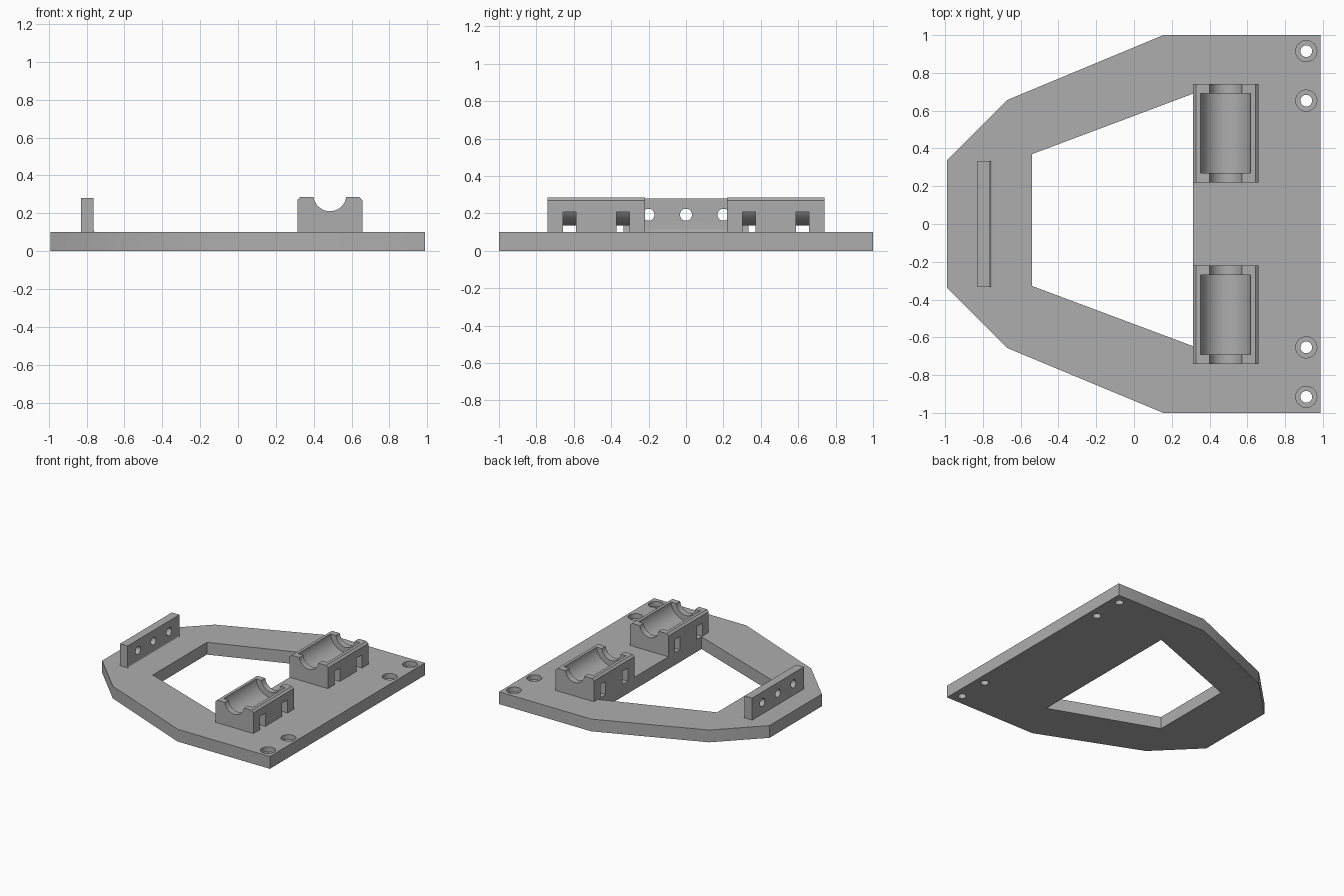
import bpy, bmesh, math
from mathutils import Matrix

cube = bpy.data.objects.get("Cube")
if cube:
    bpy.data.objects.remove(cube, do_unlink=True)

grey = bpy.data.materials.new("plain grey")
grey.use_nodes = True
grey.diffuse_color = (0.42, 0.42, 0.42, 1)
grey.node_tree.nodes["Principled BSDF"].inputs["Base Color"].default_value = (0.42, 0.42, 0.42, 1)

PLATE_TOP = 0.1
PART_TOP = 0.285


def finish(name, bm):
    bmesh.ops.recalc_face_normals(bm, faces=bm.faces)
    mesh = bpy.data.meshes.new(name)
    bm.to_mesh(mesh)
    bm.free()
    mesh.materials.append(grey)
    obj = bpy.data.objects.new(name, mesh)
    bpy.context.collection.objects.link(obj)
    return obj


def prism(name, points, axis, low, high):
    """Extrude a closed profile: (x, y) along z, or (x, z) along y."""
    bm = bmesh.new()
    place = (lambda a, b: (a, b, low)) if axis == "z" else (lambda a, b: (a, low, b))
    face = bm.faces.new([bm.verts.new(place(*p)) for p in points])
    move = (0, 0, high - low) if axis == "z" else (0, high - low, 0)
    new = bmesh.ops.extrude_face_region(bm, geom=[face])["geom"]
    bmesh.ops.translate(bm, vec=move, verts=[v for v in new if isinstance(v, bmesh.types.BMVert)])
    return finish(name, bm)


def box(name, x, y, z):
    return prism(name, [(x[0], y[0]), (x[1], y[0]), (x[1], y[1]), (x[0], y[1])], "z", *z)


def cylinder(name, center, radius, length, axis, sides=48):
    bm = bmesh.new()
    turn = {"x": Matrix.Rotation(math.pi / 2, 4, "Y"),
            "y": Matrix.Rotation(math.pi / 2, 4, "X"), "z": Matrix()}[axis]
    bmesh.ops.create_cone(bm, cap_ends=True, segments=sides, radius1=radius, radius2=radius,
                          depth=length, matrix=Matrix.Translation(center) @ turn)
    return finish(name, bm)


def cut(obj, cutter):
    """Subtract a cutter, bake the result and drop the cutter."""
    cutter.hide_render = True
    mod = obj.modifiers.new("cut", "BOOLEAN")
    mod.operation = "DIFFERENCE"
    mod.solver = "EXACT"
    mod.object = cutter
    bpy.context.view_layer.update()
    graph = bpy.context.evaluated_depsgraph_get()
    mesh = bpy.data.meshes.new_from_object(obj.evaluated_get(graph))
    obj.modifiers.clear()
    obj.data = mesh
    bpy.data.objects.remove(cutter, do_unlink=True)


def smooth(obj):
    bpy.ops.object.select_all(action="DESELECT")
    obj.select_set(True)
    bpy.context.view_layer.objects.active = obj
    bpy.ops.object.shade_smooth_by_angle(angle=math.radians(30))


# Base plate with the tapered window
half = [(-0.99, 0.337), (-0.67, 0.657), (0.155, 1), (0.988, 1)]
outline = half + [(x, -y) for x, y in reversed(half)]
plate = prism("base_plate", outline, "z", 0, PLATE_TOP)
window = [(-0.54, 0.37), (0.313, 0.69), (0.313, -0.647), (-0.54, -0.328)]
cut(plate, prism("window_cutter", window, "z", -0.1, 0.2))

# Counterbored screw holes
for side in (1, -1):
    for y in (0.915, 0.653):
        cut(plate, cylinder("screw_cutter", (0.912, side * y, 0.05), 0.031, 0.3, "z", 32))
        cut(plate, cylinder("counterbore_cutter", (0.912, side * y, 0.16), 0.056, 0.2, "z", 32))
smooth(plate)

# Bearing holders: chamfered block, shaft groove, bearing pocket, strap slots
LEFT, RIGHT, CH = 0.313, 0.658, 0.016
MID, AXLE = (LEFT + RIGHT) / 2, 0.298
profile = [(LEFT, PLATE_TOP), (RIGHT, PLATE_TOP), (RIGHT, PART_TOP - CH), (RIGHT - CH, PART_TOP),
           (LEFT + CH, PART_TOP), (LEFT, PART_TOP - CH)]
for side, label in ((1, "back"), (-1, "front")):
    y = side * 0.48
    holder = prism(label + "_bearing_holder", profile, "y", y - 0.26, y + 0.26)
    for offset in (-0.143, 0.143):
        slot = box("slot_cutter", (LEFT - 0.1, RIGHT + 0.1),
                   (y + offset - 0.035, y + offset + 0.035), (0.05, 0.207))
        cut(slot, cylinder("slot_roof", (MID, y, AXLE), 0.162, 0.6, "y", 64))
        cut(holder, slot)
    cut(holder, cylinder("groove_cutter", (MID, y, AXLE), 0.087, 0.7, "y", 64))
    cut(holder, cylinder("pocket_cutter", (MID, y, AXLE), 0.133, 0.42, "y", 64))
    smooth(holder)

# Upright belt tab with a small fillet at its foot and three holes
fillet = [(-0.762 + 0.012 * (1 - math.sin(a)), PLATE_TOP + 0.012 * (1 - math.cos(a)))
          for a in (i * math.pi / 10 for i in range(6))]
tab_profile = [(-0.83, PLATE_TOP)] + fillet + [(-0.762, 0.28), (-0.83, 0.28)]
tab = prism("belt_tab", tab_profile, "y", -0.333, 0.333)
for y in (-0.2, 0, 0.2):
    cut(tab, cylinder("tab_hole_cutter", (-0.8, y, 0.193), 0.032, 0.4, "x", 32))
smooth(tab)
